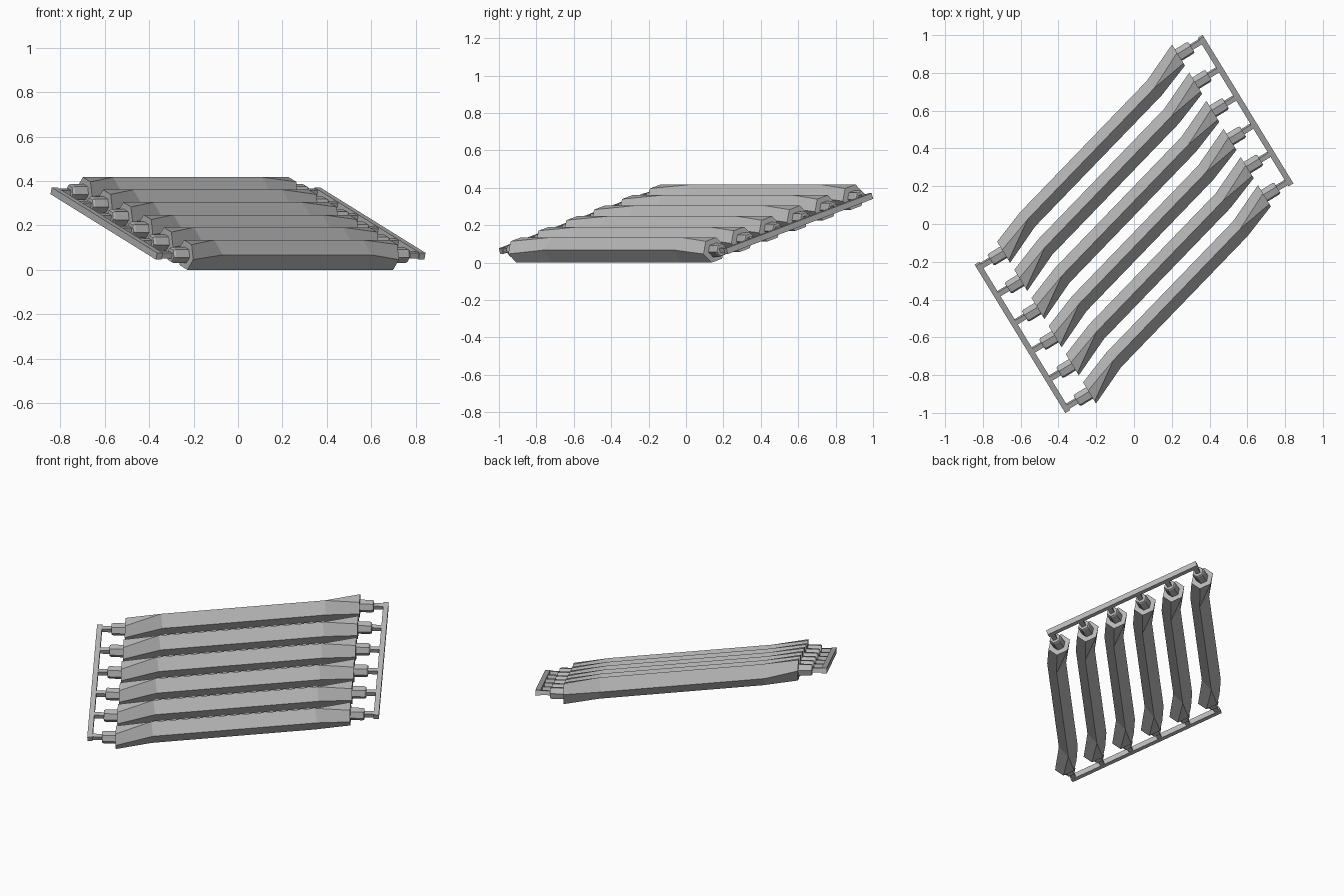
import bpy, bmesh
from math import cos, sin, radians
from mathutils import Vector

if "Cube" in bpy.data.objects:
    bpy.data.objects.remove(bpy.data.objects["Cube"])

grey = bpy.data.materials.new("plain_grey")
colour = (0.47, 0.47, 0.47, 1)
grey.diffuse_color = colour
grey.use_nodes = True
grey.node_tree.nodes["Principled BSDF"].inputs["Base Color"].default_value = colour

COUNT = 6
STEP = Vector((0.091, -0.149, -0.0565))      # offset from one beam to the next
UP = Vector((0, 0, 1))
SLOPE = STEP.normalized()                    # direction of the end rails
PEG = UP.cross(SLOPE).normalized()           # direction of the pegs, level
NORMAL = PEG.cross(SLOPE).normalized()
if NORMAL.z < 0:
    NORMAL.negate()
ACROSS = Vector((1, -1, 0)).normalized()     # square to the straight beams
HEAD = Vector((0.463, 0.522, 0))             # beam end, from the beam centre
BEND = Vector((0.335, 0.347, 0))
if PEG.x < 0:
    PEG.negate()


def hexagon(radius):
    """Hexagon corners with a flat top."""
    return [(radius * cos(radians(a)), radius * sin(radians(a))) for a in range(0, 360, 60)]


def rectangle(w, h):
    return [(w, h), (-w, h), (-w, -h), (w, -h)]


def ring(centre, side, up, outline):
    return [centre + side * a + up * b for a, b in outline]


def loft(name, rings):
    """Skin a list of rings and cap both ends."""
    bm = bmesh.new()
    rows = [[bm.verts.new(p) for p in r] for r in rings]
    n = len(rows[0])
    for low, high in zip(rows, rows[1:]):
        for i in range(n):
            j = (i + 1) % n
            bm.faces.new((low[i], low[j], high[j], high[i]))
    bm.faces.new(rows[0])
    bm.faces.new(rows[-1])
    bmesh.ops.remove_doubles(bm, verts=bm.verts, dist=0.0005)
    bmesh.ops.recalc_face_normals(bm, faces=bm.faces)
    mesh = bpy.data.meshes.new(name)
    bm.to_mesh(mesh)
    bm.free()
    mesh.materials.append(grey)
    return mesh


def place(name, mesh, location):
    obj = bpy.data.objects.new(name, mesh)
    obj.location = location
    bpy.context.collection.objects.link(obj)


# Beam: diamond section that spreads into a tilted hexagon at each end
half = 0.0675
side, top = (0.055, 0), (0, half)
diamond = [side, top, top, (-0.055, 0), (0, -half), (0, -half)]
beam = loft("beam", [
    ring(-HEAD, SLOPE, NORMAL, hexagon(0.069)),
    ring(-BEND, ACROSS, UP, diamond),
    ring(BEND, ACROSS, UP, diamond),
    ring(HEAD, SLOPE, NORMAL, hexagon(0.069)),
])

# Peg and thin tab, one pair for each end
ends = {}
for word, sign in (("left", 1), ("right", -1)):
    start, out = HEAD * sign, PEG * sign
    peg = loft("peg", [ring(start + out * t, SLOPE, NORMAL, hexagon(r))
                       for t, r in ((-0.01, 0.037), (0.07, 0.037), (0.08, 0.032))])
    tab = loft("tab", [ring(start + out * t, SLOPE, NORMAL, rectangle(0.013, 0.013))
                       for t in (0.07, 0.15)])
    ends[word] = (sign, peg, tab)

centre = Vector((0, 0, half + STEP.z * -(COUNT - 1) / 2))
for i in range(COUNT):
    spot = centre + STEP * (i - (COUNT - 1) / 2)
    place(f"beam_{i + 1}", beam, spot)
    for word, (sign, peg, tab) in ends.items():
        place(f"{word}_peg_{i + 1}", peg, spot)
        place(f"{word}_tab_{i + 1}", tab, spot)

# Rails joining the tabs at both ends
reach = STEP * ((COUNT - 1) / 2) + SLOPE * 0.02
for word, (sign, peg, tab) in ends.items():
    middle = (HEAD + PEG * 0.15) * sign
    rail = loft("rail", [ring(middle + reach * s, PEG, NORMAL, rectangle(0.015, 0.016))
                         for s in (-1, 1)])
    place(f"{word}_rail", rail, centre)
